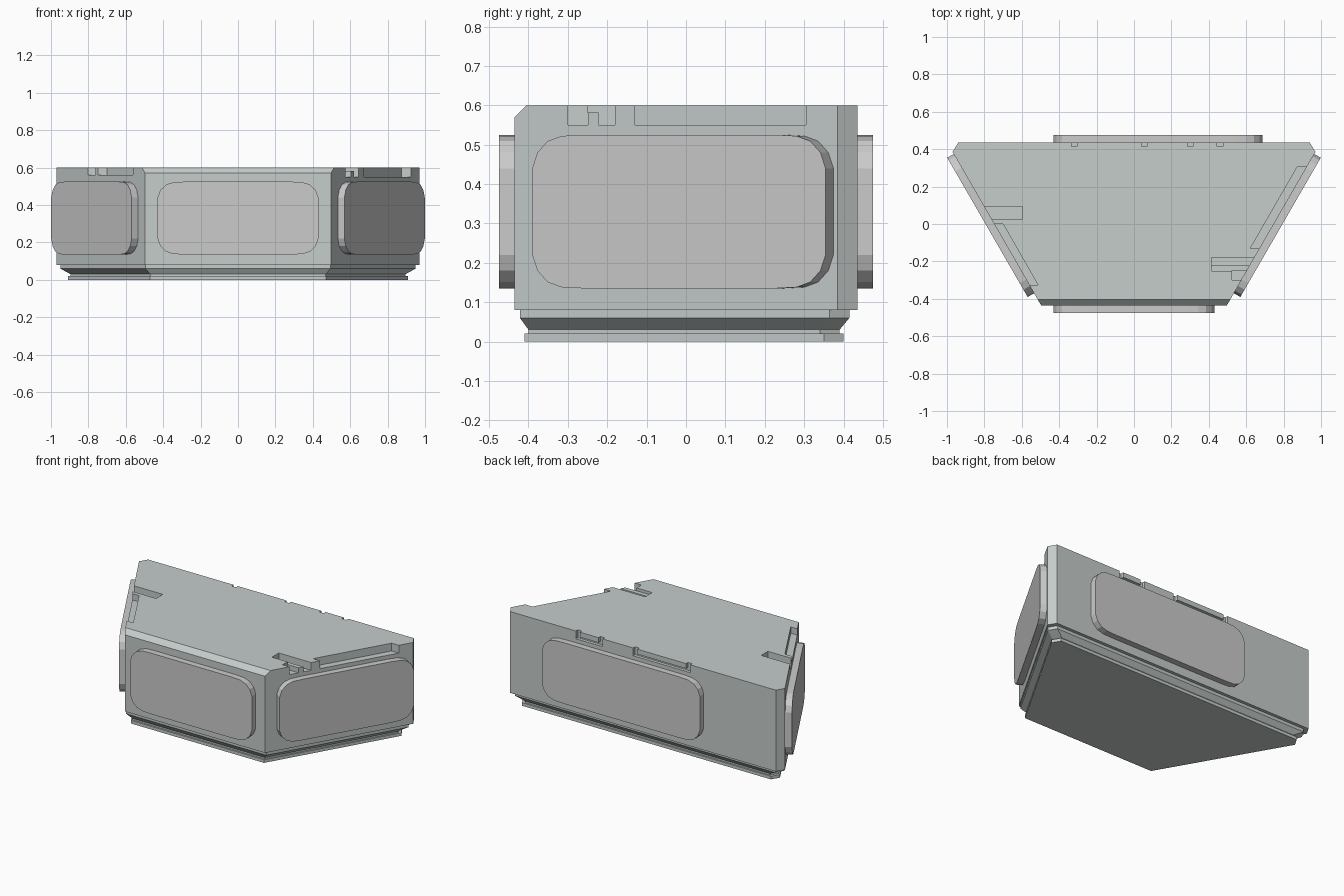
import bpy, bmesh, math
from mathutils import Vector

if "Cube" in bpy.data.objects:
    bpy.data.objects.remove(bpy.data.objects["Cube"])

SLOPE = math.tan(math.radians(30))


def material(name, rgb):
    m = bpy.data.materials.new(name)
    m.diffuse_color = (*rgb, 1)
    m.use_nodes = True
    m.node_tree.nodes["Principled BSDF"].inputs["Base Color"].default_value = m.diffuse_color
    return m


BODY = material("body_grey", (0.56, 0.61, 0.60))
PAD = material("pad_grey", (0.66, 0.66, 0.66))


def loft(name, rings, mat=None):
    """Skin a stack of equal-length point rings and cap both ends."""
    bm = bmesh.new()
    rows = [[bm.verts.new(p) for p in ring] for ring in rings]
    n = len(rows[0])
    for a, b in zip(rows, rows[1:]):
        for i in range(n):
            j = (i + 1) % n
            bm.faces.new((a[i], a[j], b[j], b[i]))
    bm.faces.new(rows[0][::-1])
    bm.faces.new(rows[-1])
    bmesh.ops.recalc_face_normals(bm, faces=bm.faces)
    me = bpy.data.meshes.new(name)
    bm.to_mesh(me)
    bm.free()
    ob = bpy.data.objects.new(name, me)
    bpy.context.collection.objects.link(ob)
    if mat:
        me.materials.append(mat)
    return ob


def outline(z, x, front, back):
    """Trapezoid with 30 degree sides and clipped rear corners."""
    yc = back - 0.05
    xf = x - SLOPE * (yc - front)
    half = [(xf, front), (x, yc), (x - 0.03, back)]
    pts = half + [(-px, py) for px, py in reversed(half)]
    return [(px, py, z) for px, py in pts]


# Main block with stepped foot and front top chamfer
body = loft("main_block", [
    outline(0.00, 0.91, -0.41, 0.40),
    outline(0.02, 0.91, -0.41, 0.40),
    outline(0.02, 0.895, -0.40, 0.39),
    outline(0.03, 0.895, -0.40, 0.39),
    outline(0.06, 0.95, -0.422, 0.415),
    outline(0.08, 0.95, -0.422, 0.415),
    outline(0.08, 0.97, -0.435, 0.435),
    outline(0.57, 0.97, -0.435, 0.435),
    outline(0.60, 0.97, -0.405, 0.435)], BODY)


def cut(poly, z0, z1=0.7):
    """Subtract a vertical prism from the main block."""
    c = loft("cutter", [[(x, y, z) for x, y in poly] for z in (z0, z1)])
    c.hide_render = True
    mod = body.modifiers.new("notch", 'BOOLEAN')
    mod.operation = 'DIFFERENCE'
    mod.solver = 'EXACT'
    mod.object = c
    bpy.context.view_layer.objects.active = body
    bpy.ops.object.modifier_apply(modifier=mod.name)
    bpy.data.objects.remove(c)


def box(x0, x1, y0, y1):
    return [(x0, y0), (x1, y0), (x1, y1), (x0, y1)]


# Notches in the right top edge
cut([(0.622, -0.13), (0.80, -0.13), (1.051, 0.305), (0.873, 0.305)], 0.55)
cut(box(0.415, 0.80, -0.222, -0.18), 0.55)
cut(box(0.415, 0.80, -0.25, -0.2215), 0.582)
cut(box(0.525, 0.80, -0.30, -0.2495), 0.55)

# Notches in the left top edge
cut([(-0.70, 0.0), (-0.90, 0.0), (-0.714, -0.325), (-0.514, -0.325)], 0.56)
cut(box(-0.95, -0.597, 0.025, 0.093), 0.56)

# U-shaped grooves in the rear face
for x0, x1 in ((-0.335, 0.07), (0.285, 0.475)):
    cut(box(x0, x0 + 0.03, 0.415, 0.5), 0.55)
    cut(box(x1 - 0.03, x1, 0.415, 0.5), 0.55)
    cut(box(x0 + 0.03, x1 - 0.03, 0.415, 0.5), 0.55, 0.568)


def pad(name, centre, normal, half_len, half_h=0.195):
    """Raised plate with faceted round corners on an upright face."""
    corner = [(0, 0.085), (0.015, 0.045), (0.045, 0.016), (0.085, 0.003), (0.15, 0)]
    quarter = [(half_len - u, half_h - v) for u, v in corner]
    top = quarter + [(-u, v) for u, v in reversed(quarter)]
    prof = top + [(-u, -v) for u, v in top]
    n = Vector((*normal, 0)).normalized()
    side = Vector((-n.y, n.x, 0))
    c = Vector((*centre, 0.33))
    rings = [[c + n * d + side * u + Vector((0, 0, v)) for u, v in prof]
             for d in (-0.01, 0.04)]
    return loft(name, rings, PAD)


# Face pads
C30 = math.cos(math.radians(30))
pad("front_pad", (0, -0.435), (0, -1), 0.43)
pad("right_pad", (0.749, 0.002), (C30, -0.5), 0.43)
pad("left_pad", (-0.749, 0.002), (-C30, -0.5), 0.43)
pad("rear_pad", (0.128, 0.435), (0, 1), 0.558)
